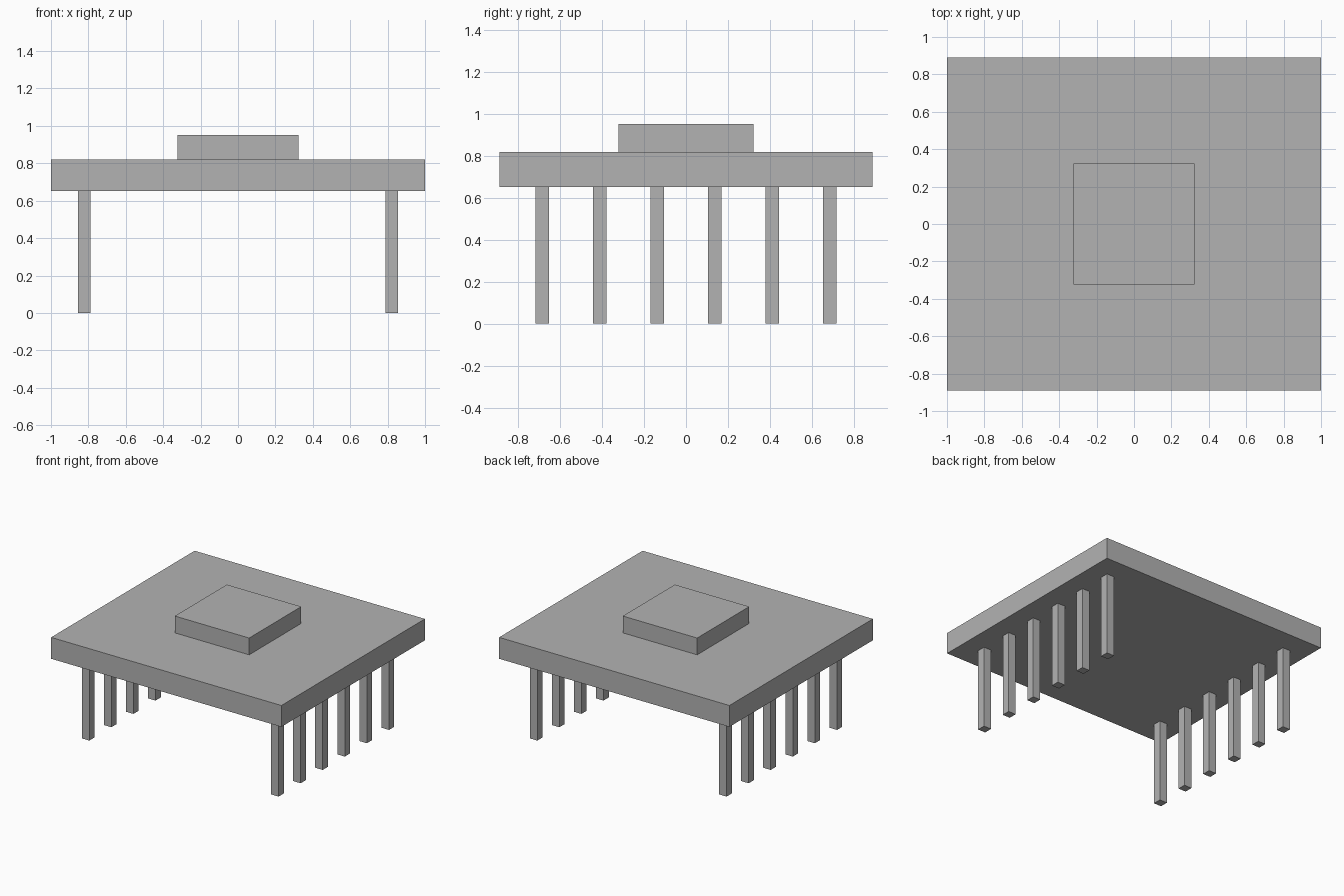
import bpy

cube = bpy.data.objects.get("Cube")
if cube:
    bpy.data.objects.remove(cube, do_unlink=True)

# Single grey finish
grey = bpy.data.materials.new("mid grey")
grey.use_nodes = True
colour = (0.45, 0.45, 0.45, 1)
grey.diffuse_color = colour
grey.node_tree.nodes["Principled BSDF"].inputs["Base Color"].default_value = colour


def box(name, centre, size, bottom, top):
    """Flat-faced box centred on (x, y), spanning bottom to top."""
    x, y = centre
    bpy.ops.mesh.primitive_cube_add(size=1, location=(x, y, (bottom + top) / 2))
    ob = bpy.context.object
    ob.name = name
    for v in ob.data.vertices:
        v.co.x *= size[0]
        v.co.y *= size[1]
        v.co.z *= top - bottom
    ob.data.materials.append(grey)
    return ob


SLAB_BOTTOM, SLAB_TOP = 0.652, 0.82

# Body slab and raised central block
box("base_slab", (0, 0), (2, 1.78), SLAB_BOTTOM, SLAB_TOP)
box("raised_block", (0, 0), (0.646, 0.646), SLAB_TOP, 0.952)

# Two rows of six pins
PIN_WIDTH, PIN_SPACING, PIN_COUNT = 0.065, 0.274, 6
for side, sign in (("left", 1), ("right", -1)):
    for i in range(PIN_COUNT):
        y = (i - (PIN_COUNT - 1) / 2) * PIN_SPACING
        box(f"{side}_pin_{i + 1}", (sign * 0.822, y),
            (PIN_WIDTH, PIN_WIDTH), 0, SLAB_BOTTOM)
